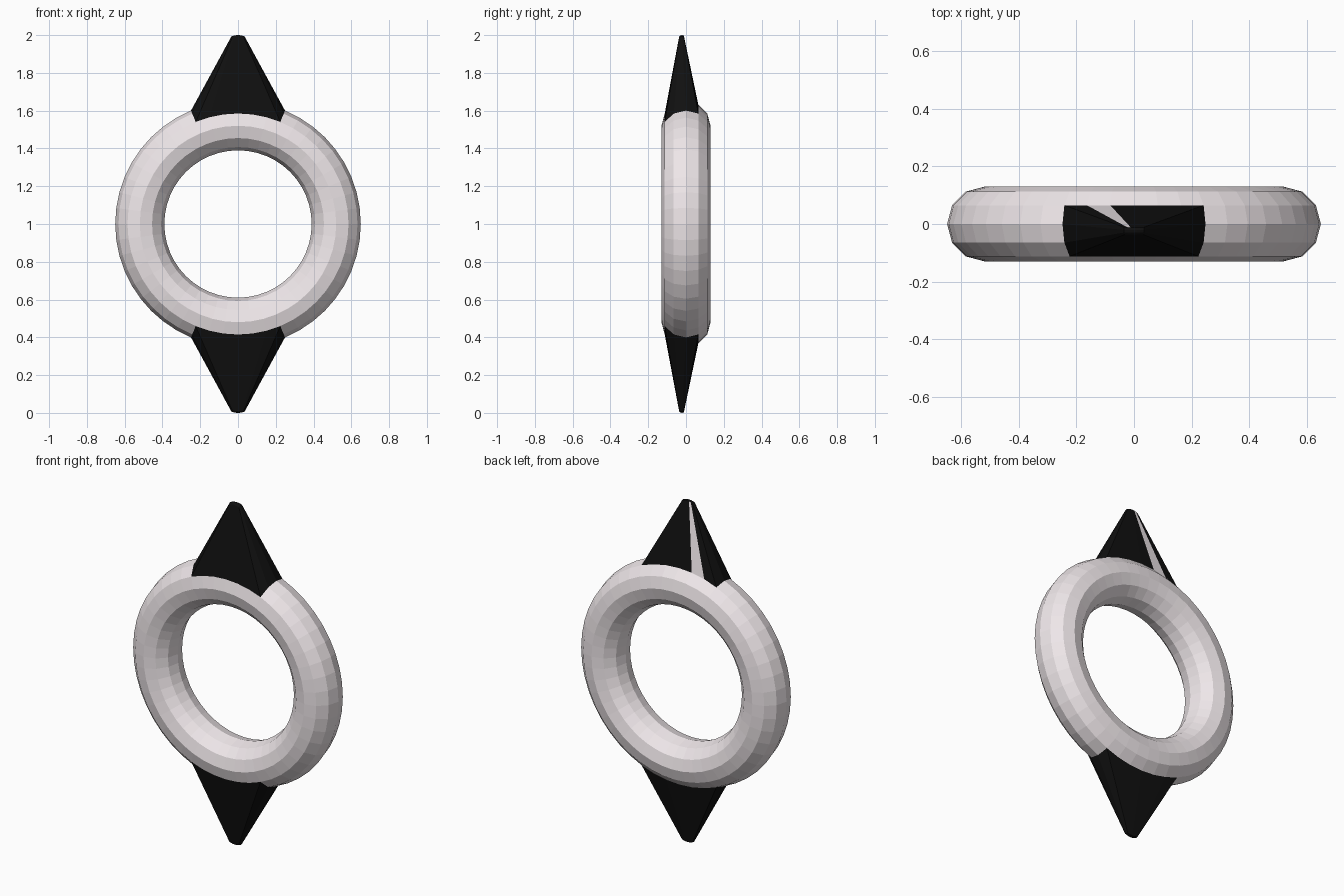
import bpy, bmesh, math
from mathutils import Vector, Matrix

if "Cube" in bpy.data.objects:
    bpy.data.objects.remove(bpy.data.objects["Cube"])


def material(name, color):
    m = bpy.data.materials.new(name)
    m.diffuse_color = color
    m.use_nodes = True
    m.node_tree.nodes["Principled BSDF"].inputs["Base Color"].default_value = m.diffuse_color
    return m


# Upright faceted ring
bpy.ops.mesh.primitive_torus_add(major_segments=48, minor_segments=12,
                                 major_radius=0.52, minor_radius=0.13)
ring = bpy.context.object
ring.name = "spiked_ring"
ring.data.materials.clear()
ring.data.materials.append(material("pale_pink", (0.86, 0.80, 0.82, 1)))
ring.data.materials.append(material("black", (0.005, 0.005, 0.005, 1)))

bm = bmesh.new()
bm.from_mesh(ring.data)
bm.transform(Matrix.Translation((0, 0, 1)) @ Matrix.Rotation(math.pi / 2, 4, 'X'))
for f in bm.faces:
    f.material_index = 0


def spike(sign):
    """Extrude a patch of the ring's rim and shrink it to a blunt tip."""
    patch = []
    for f in bm.faces:
        c = f.calc_center_median()
        up = sign * (c.z - 1)
        if (math.hypot(c.x, up) > 0.58 and -0.11 < c.y < 0.06
                and abs(math.atan2(c.x, up)) < math.radians(22.5)):
            patch.append(f)
    new = bmesh.ops.extrude_face_region(bm, geom=patch)["geom"]
    verts = [g for g in new if isinstance(g, bmesh.types.BMVert)]
    s, y_mid = 0.14, -0.024
    for v in verts:
        drop = 0.65 - sign * (v.co.z - 1)
        v.co = Vector((v.co.x * s, y_mid + (v.co.y - y_mid) * s,
                       1 + sign * (1 - drop * s)))
    for f in {f for v in verts for f in v.link_faces}:
        f.material_index = 1


spike(1)
spike(-1)
bmesh.ops.recalc_face_normals(bm, faces=bm.faces)

# One pale facet on the back of the upper spike
for f in bm.faces:
    c = f.calc_center_median()
    if (f.material_index == 1 and c.z > 1.7 and f.normal.y > 0.5
            and -0.09 < c.x < -0.05):
        f.material_index = 0

bm.to_mesh(ring.data)
bm.free()
